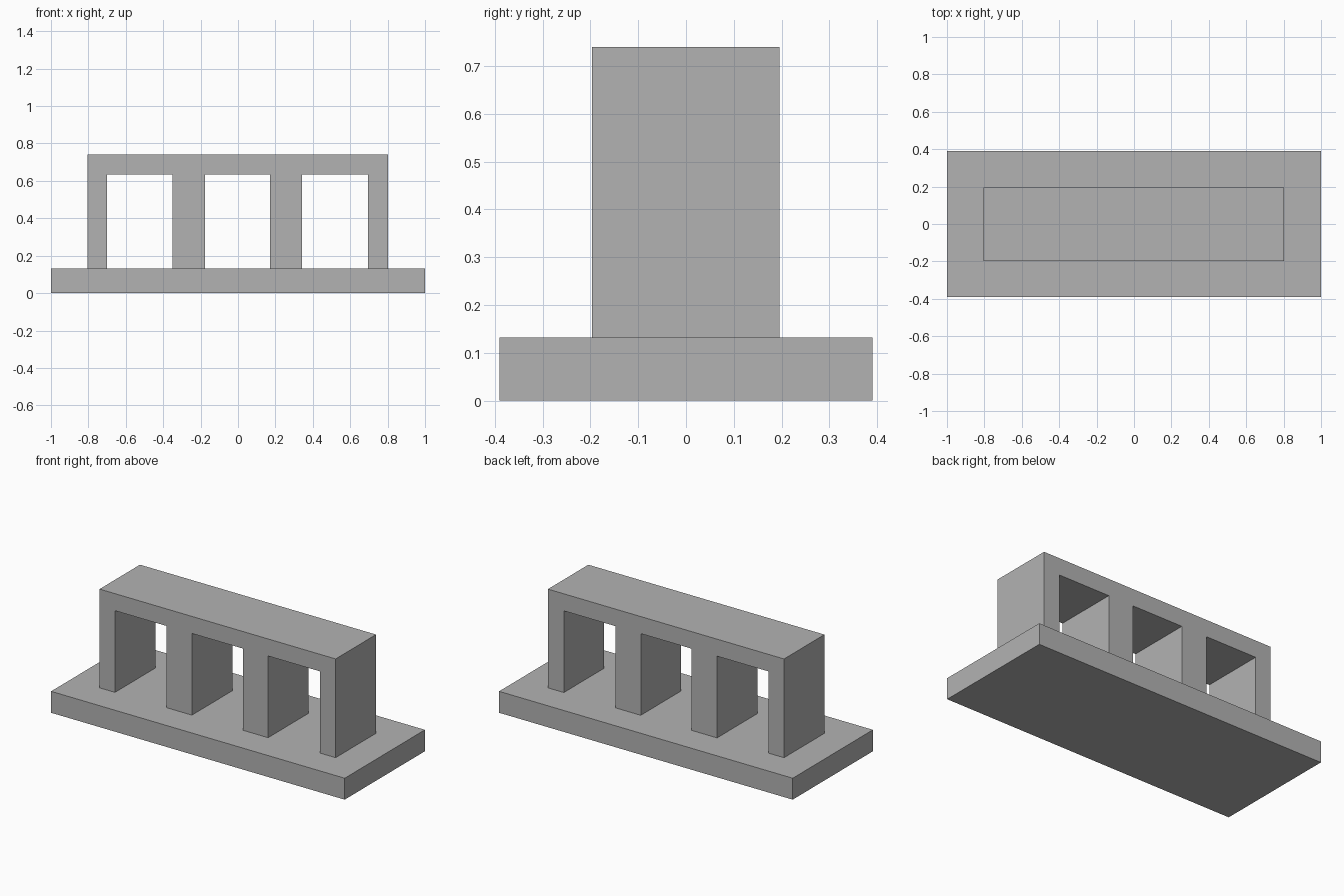
import bpy
import bmesh

cube = bpy.data.objects.get("Cube")
if cube:
    bpy.data.objects.remove(cube)

grey = bpy.data.materials.new("stone_grey")
grey.use_nodes = True
colour = (0.45, 0.45, 0.45, 1)
grey.diffuse_color = colour
grey.node_tree.nodes["Principled BSDF"].inputs["Base Color"].default_value = colour


def extrude_profile(name, outline, y_front, y_back):
    """Extrude an outline in the x-z plane from front to back."""
    bm = bmesh.new()
    face = bm.faces.new([bm.verts.new((x, y_front, z)) for x, z in outline])
    result = bmesh.ops.extrude_face_region(bm, geom=[face], use_keep_orig=True)
    moved = [v for v in result["geom"] if isinstance(v, bmesh.types.BMVert)]
    bmesh.ops.translate(bm, verts=moved, vec=(0, y_back - y_front, 0))
    bmesh.ops.recalc_face_normals(bm, faces=bm.faces)
    mesh = bpy.data.meshes.new(name)
    bm.to_mesh(mesh)
    bm.free()
    mesh.materials.append(grey)
    obj = bpy.data.objects.new(name, mesh)
    bpy.context.collection.objects.link(obj)
    return obj


BASE_TOP, LINTEL_BOTTOM, TOP = 0.132, 0.635, 0.74
LEFT, RIGHT = -0.805, 0.803

# Base slab
extrude_profile("base_slab", [(-1, 0), (1, 0), (1, BASE_TOP), (-1, BASE_TOP)], -0.39, 0.39)

# Four pillars and the lintel in one piece, with three rectangular openings
outline = [(LEFT, TOP), (LEFT, BASE_TOP)]
for x0, x1 in [(-0.70, -0.349), (-0.176, 0.171), (0.343, 0.695)]:
    outline += [(x0, BASE_TOP), (x0, LINTEL_BOTTOM), (x1, LINTEL_BOTTOM), (x1, BASE_TOP)]
outline += [(RIGHT, BASE_TOP), (RIGHT, TOP)]
extrude_profile("pillared_arcade", outline, -0.197, 0.196)
